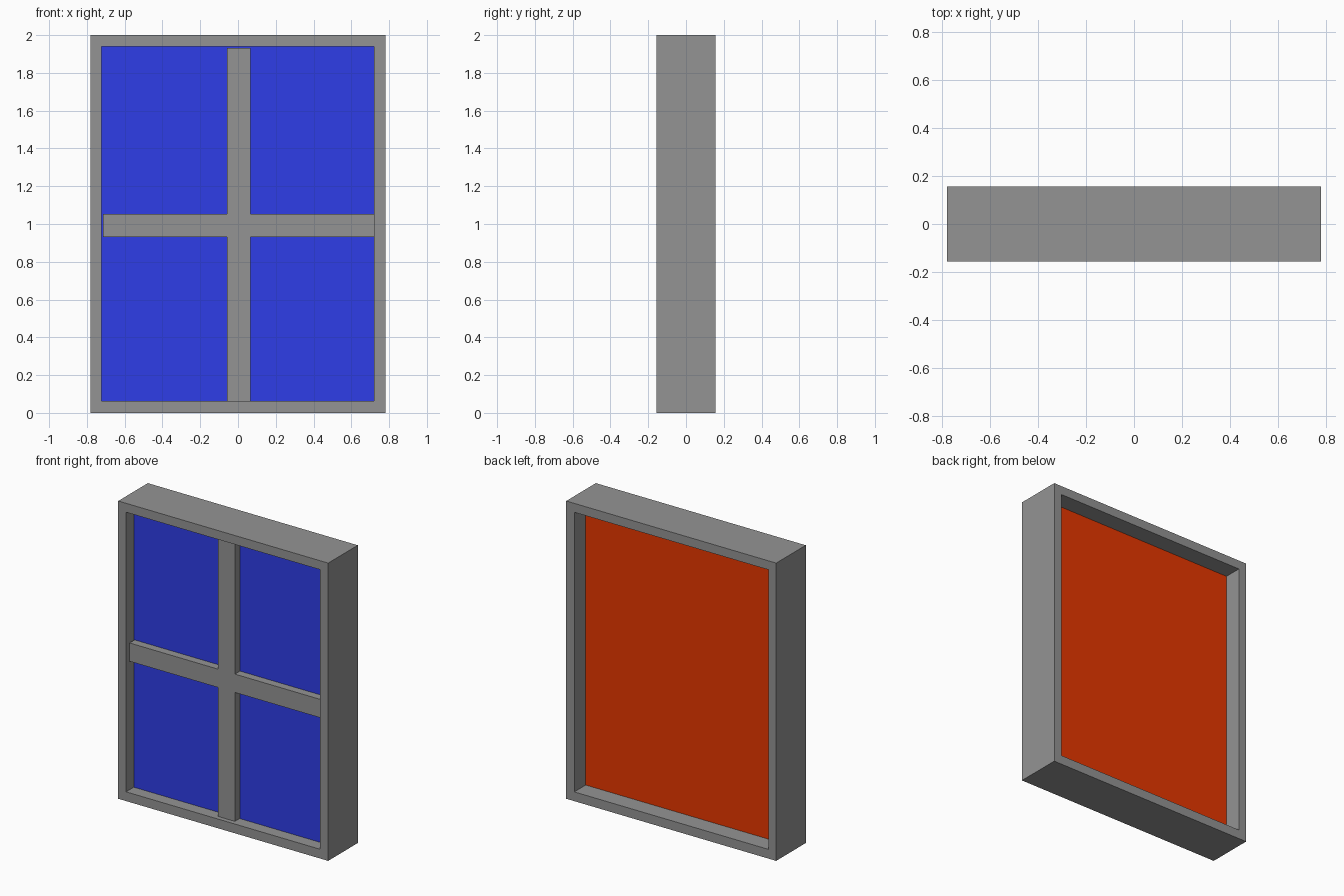
import bpy, bmesh

cube = bpy.data.objects.get("Cube")
if cube:
    bpy.data.objects.remove(cube, do_unlink=True)


def material(name, rgb):
    mat = bpy.data.materials.new(name)
    mat.use_nodes = True
    mat.diffuse_color = (*rgb, 1)
    mat.node_tree.nodes["Principled BSDF"].inputs["Base Color"].default_value = (*rgb, 1)
    return mat


grey = material("grey frame", (0.295, 0.295, 0.295))
blue = material("blue glass", (0.028, 0.047, 0.8))
red = material("orange red backing", (0.8, 0.038, 0.0))


def prism(name, outlines, y0, y1, mats):
    """Extrude flat (x, z) polygons sharing corners from y0 to y1."""
    bm = bmesh.new()
    for outline in outlines:
        bm.faces.new([bm.verts.new((x, y0, z)) for x, z in outline])
    bmesh.ops.remove_doubles(bm, verts=bm.verts[:], dist=0.0001)
    ext = bmesh.ops.extrude_face_region(bm, geom=bm.faces[:], use_keep_orig=True)
    for v in ext["geom"]:
        if isinstance(v, bmesh.types.BMVert):
            v.co.y = y1
    bmesh.ops.recalc_face_normals(bm, faces=bm.faces[:])
    # Faces turned to the back take the last material
    for f in bm.faces:
        f.material_index = len(mats) - 1 if f.normal.y > 0.5 else 0
    mesh = bpy.data.meshes.new(name)
    bm.to_mesh(mesh)
    bm.free()
    for mat in mats:
        mesh.materials.append(mat)
    obj = bpy.data.objects.new(name, mesh)
    bpy.context.collection.objects.link(obj)


def rect(x0, x1, z0, z1):
    return [(x0, z0), (x1, z0), (x1, z1), (x0, z1)]


# Outer frame: a ring of four mitred strips
outer = rect(-0.78, 0.78, 0, 2)
inner = rect(-0.722, 0.72, 0.062, 1.94)
strips = []
for i in range(4):
    j = (i + 1) % 4
    strips.append([outer[i], outer[j], inner[j], inner[i]])
prism("window_frame", strips, -0.157, 0.157, [grey])

# Pane: blue towards the front, orange red towards the back
prism("window_pane", [inner], -0.075, 0.036, [blue, red])

# Glazing bars: one cross outline in front of the pane
left, right, bottom, top = -0.716, 0.72, 0.064, 1.932
x0, x1, z0, z1 = -0.057, 0.067, 0.93, 1.053
cross = [(x0, bottom), (x1, bottom), (x1, z0), (right, z0), (right, z1), (x1, z1),
         (x1, top), (x0, top), (x0, z1), (left, z1), (left, z0), (x0, z0)]
prism("glazing_bars", [cross], -0.129, -0.07, [grey])
